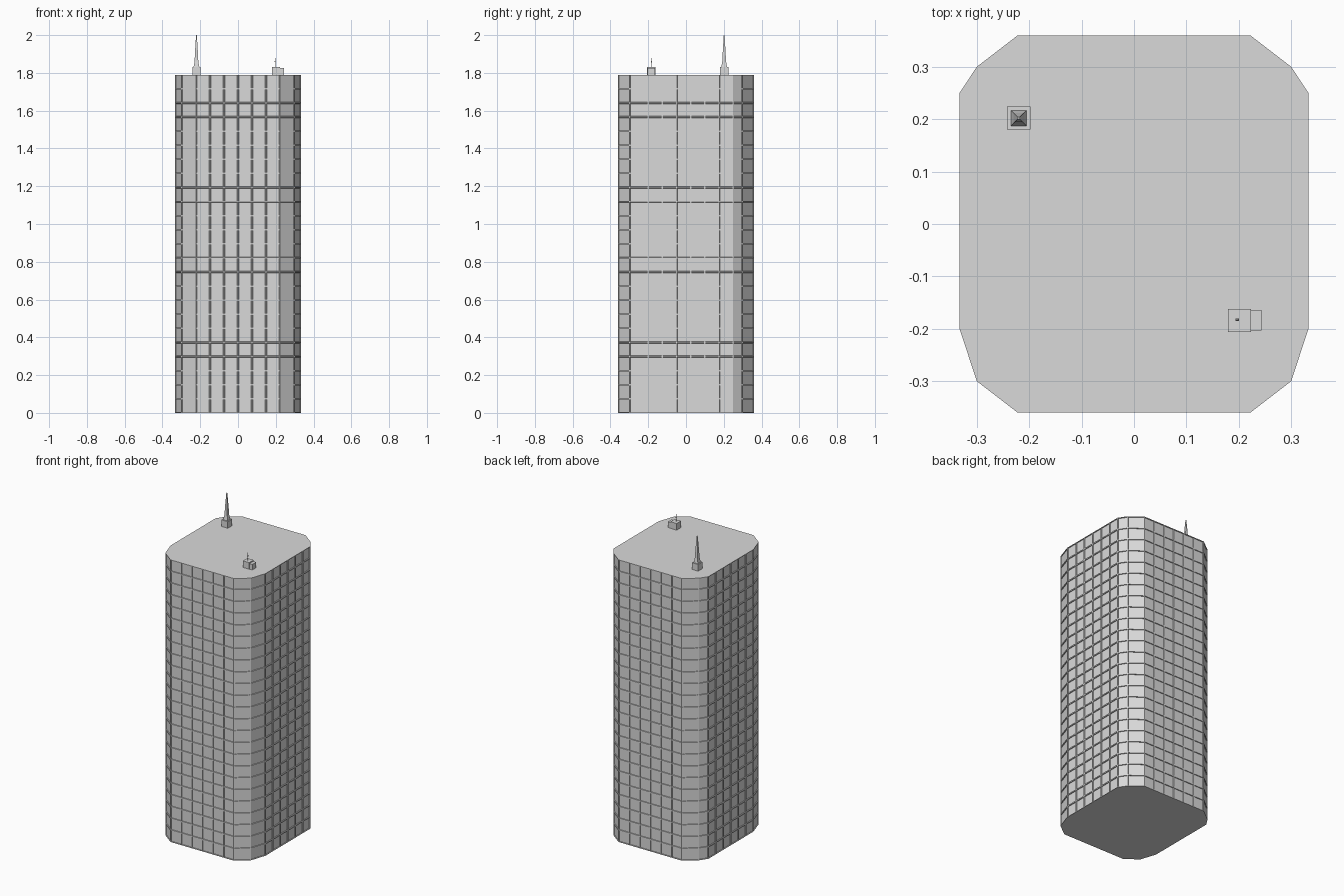
import bpy
import bmesh
from mathutils import Vector

default = bpy.data.objects.get("Cube")
if default:
    bpy.data.objects.remove(default, do_unlink=True)

# One light grey for the whole building
GREY = bpy.data.materials.new("light grey")
GREY.use_nodes = True
GREY.diffuse_color = (0.7, 0.7, 0.7, 1)
GREY.node_tree.nodes["Principled BSDF"].inputs["Base Color"].default_value = GREY.diffuse_color


def finish(bm, name):
    bmesh.ops.recalc_face_normals(bm, faces=bm.faces)
    mesh = bpy.data.meshes.new(name)
    bm.to_mesh(mesh)
    bm.free()
    mesh.materials.append(GREY)
    obj = bpy.data.objects.new(name, mesh)
    bpy.context.collection.objects.link(obj)
    return obj


def loft(bm, rings):
    """Join rings of points with quads, cap both ends, return the side faces."""
    rings = [[bm.verts.new(p) for p in ring] for ring in rings]
    count = len(rings[0])
    sides = []
    for low, high in zip(rings, rings[1:]):
        for i in range(count):
            j = (i + 1) % count
            sides.append(bm.faces.new((low[i], low[j], high[j], high[i])))
    bm.faces.new(rings[0][::-1])
    bm.faces.new(rings[-1])
    bm.normal_update()
    return sides


def stacked(name, x, y, sections):
    """Square-sided solid through (width, depth, z) sections."""
    bm = bmesh.new()
    loft(bm, [[(x + sx * w / 2, y + sy * d / 2, z)
               for sx, sy in ((-1, -1), (1, -1), (1, 1), (-1, 1))]
              for w, d, z in sections])
    return finish(bm, name)


# Tower footprint: chamfered corners, long sides split into window columns
ROOF, FLOORS, COLUMNS = 1.79, 24, 6
right = [(0.222, -0.36), (0.30, -0.30), (0.333, -0.20),
         (0.333, 0.25), (0.30, 0.30), (0.222, 0.36)]
corners = right + [(-x, y) for x, y in reversed(right)]
outline = []
for i, corner in enumerate(corners):
    a, b = Vector(corner), Vector(corners[(i + 1) % len(corners)])
    parts = COLUMNS if (b - a).length > 0.4 else 1
    outline += [a.lerp(b, k / parts) for k in range(parts)]

# Tower: a grid of frame bars with a panel sunk into every cell
bm = bmesh.new()
cells = loft(bm, [[(p.x, p.y, ROOF * f / FLOORS) for p in outline]
                  for f in range(FLOORS + 1)])
bmesh.ops.inset_individual(bm, faces=cells, thickness=0.005, depth=0)
bmesh.ops.inset_individual(bm, faces=cells, thickness=0.001, depth=-0.005)
finish(bm, "tower")

# Tall spire on its base, at the back right
stacked("spire_base", -0.22, 0.202, [(0.044, 0.044, ROOF), (0.044, 0.044, 1.832)])
stacked("spire", -0.22, 0.202, [(0.03, 0.03, 1.832), (0.02, 0.02, 1.86),
                                (0.014, 0.014, 1.92), (0.004, 0.004, 2.0)])

# Equipment hut with annex and a short mast, at the front left
stacked("hut", 0.201, -0.184, [(0.044, 0.044, ROOF), (0.044, 0.044, 1.832)])
stacked("hut_annex", 0.233, -0.184, [(0.02, 0.039, ROOF), (0.02, 0.039, 1.825)])
stacked("mast", 0.197, -0.183, [(0.003, 0.003, 1.832), (0.003, 0.003, 1.855),
                                (0.006, 0.005, 1.858), (0.006, 0.005, 1.862),
                                (0.002, 0.002, 1.865), (0.002, 0.002, 1.88)])
